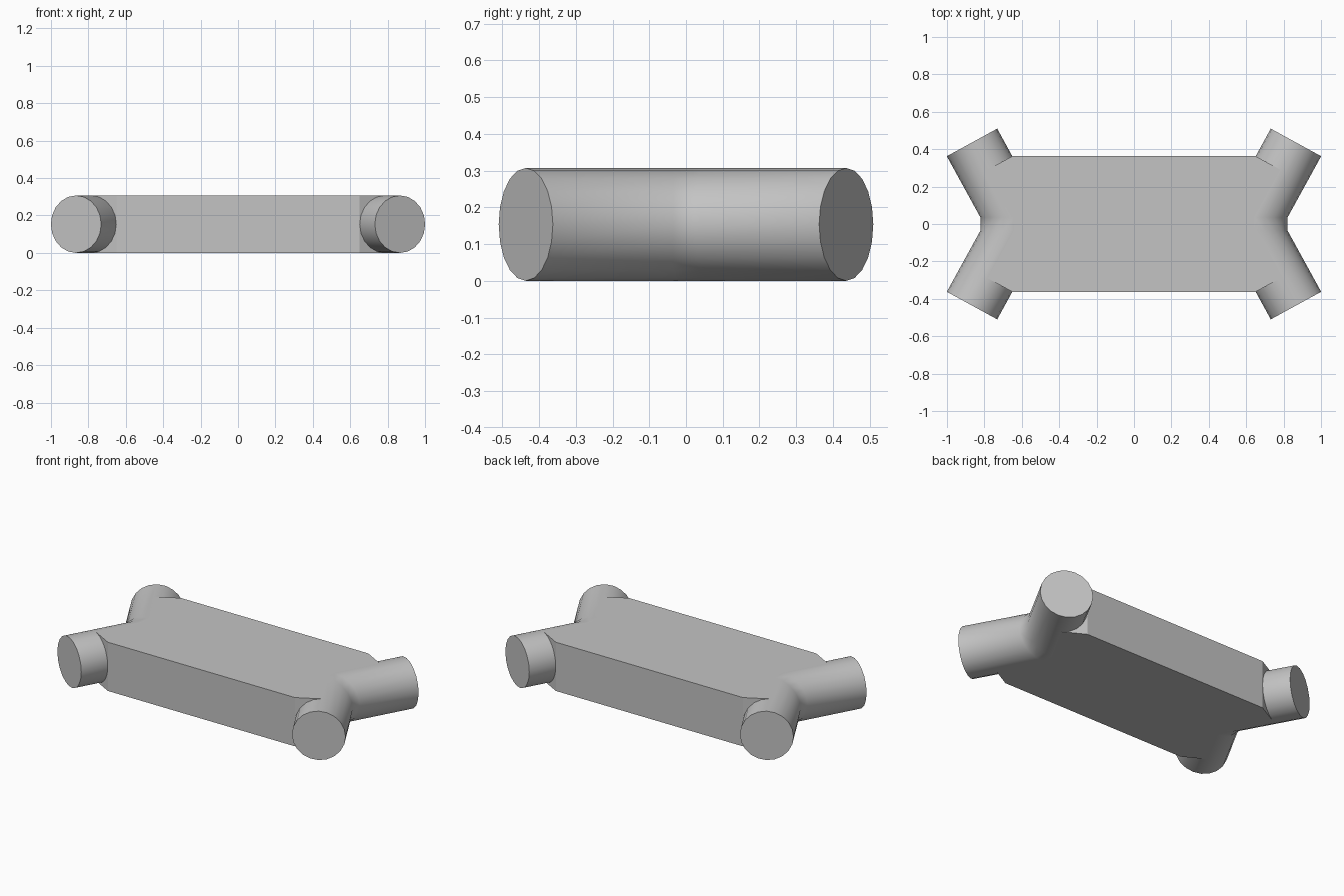
import bpy, bmesh, math
from mathutils import Vector

if "Cube" in bpy.data.objects:
    bpy.data.objects.remove(bpy.data.objects["Cube"], do_unlink=True)

R = 0.1535           # tube radius, also half the slab thickness
SIDES = 20
ANGLE = math.radians(28.7)   # splay of each arm away from the y axis
END = Vector((0.866, 0.436, R))
BEND_X, BEND_Y = 0.646, 0.035

grey = bpy.data.materials.new("plain_grey")
grey.use_nodes = True
colour = (0.55, 0.55, 0.55, 1)
grey.diffuse_color = colour
grey.node_tree.nodes["Principled BSDF"].inputs["Base Color"].default_value = colour


def finish(name, bm):
    bmesh.ops.recalc_face_normals(bm, faces=bm.faces[:])
    mesh = bpy.data.meshes.new(name)
    bm.to_mesh(mesh)
    bm.free()
    mesh.materials.append(grey)
    obj = bpy.data.objects.new(name, mesh)
    bpy.context.collection.objects.link(obj)
    return obj


def ring(bm, centre, across):
    """Closed loop of points; 'across' is the horizontal half-axis."""
    loop = []
    for i in range(SIDES):
        a = math.tau * i / SIDES
        loop.append(bm.verts.new(centre + across * math.cos(a)
                                 + Vector((0, 0, R * math.sin(a)))))
    return loop


def bent_tube(name, side):
    bm = bmesh.new()
    c, s = math.cos(ANGLE), math.sin(ANGLE)
    mitre = Vector((side * R / c, 0, 0))
    rings = [
        ring(bm, Vector((side * END.x, -END.y, R)), Vector((side * R * c, R * s, 0))),
        ring(bm, Vector((side * BEND_X, -BEND_Y, R)), mitre),
        ring(bm, Vector((side * BEND_X, BEND_Y, R)), mitre),
        ring(bm, Vector((side * END.x, END.y, R)), Vector((side * R * c, -R * s, 0))),
    ]
    for a, b in zip(rings, rings[1:]):
        for i in range(SIDES):
            j = (i + 1) % SIDES
            bm.faces.new((a[i], a[j], b[j], b[i]))
    bm.faces.new(rings[0])
    bm.faces.new(rings[-1])
    obj = finish(name, bm)
    bpy.ops.object.select_all(action='DESELECT')
    obj.select_set(True)
    bpy.context.view_layer.objects.active = obj
    bpy.ops.object.shade_smooth_by_angle(angle=math.radians(40))


# Bent tubes at both ends
bent_tube("left_bent_tube", 1)
bent_tube("right_bent_tube", -1)

# Slab whose ends follow the tube centrelines, corners cut square to the arms
quarter = [(0.65, 0.363), (0.785, 0.289), (BEND_X, BEND_Y)]
half = quarter + [(x, -y) for x, y in reversed(quarter)]
outline = half + [(-x, y) for x, y in reversed(half)]
GAP = 0.0005         # keeps the slab just under the tube crests
bm = bmesh.new()
base = bm.faces.new([bm.verts.new((x, y, GAP)) for x, y in outline])
extruded = bmesh.ops.extrude_face_region(bm, geom=[base], use_keep_orig=True)
top = [g for g in extruded["geom"] if isinstance(g, bmesh.types.BMVert)]
bmesh.ops.translate(bm, verts=top, vec=(0, 0, 2 * (R - GAP)))
finish("centre_slab", bm)
